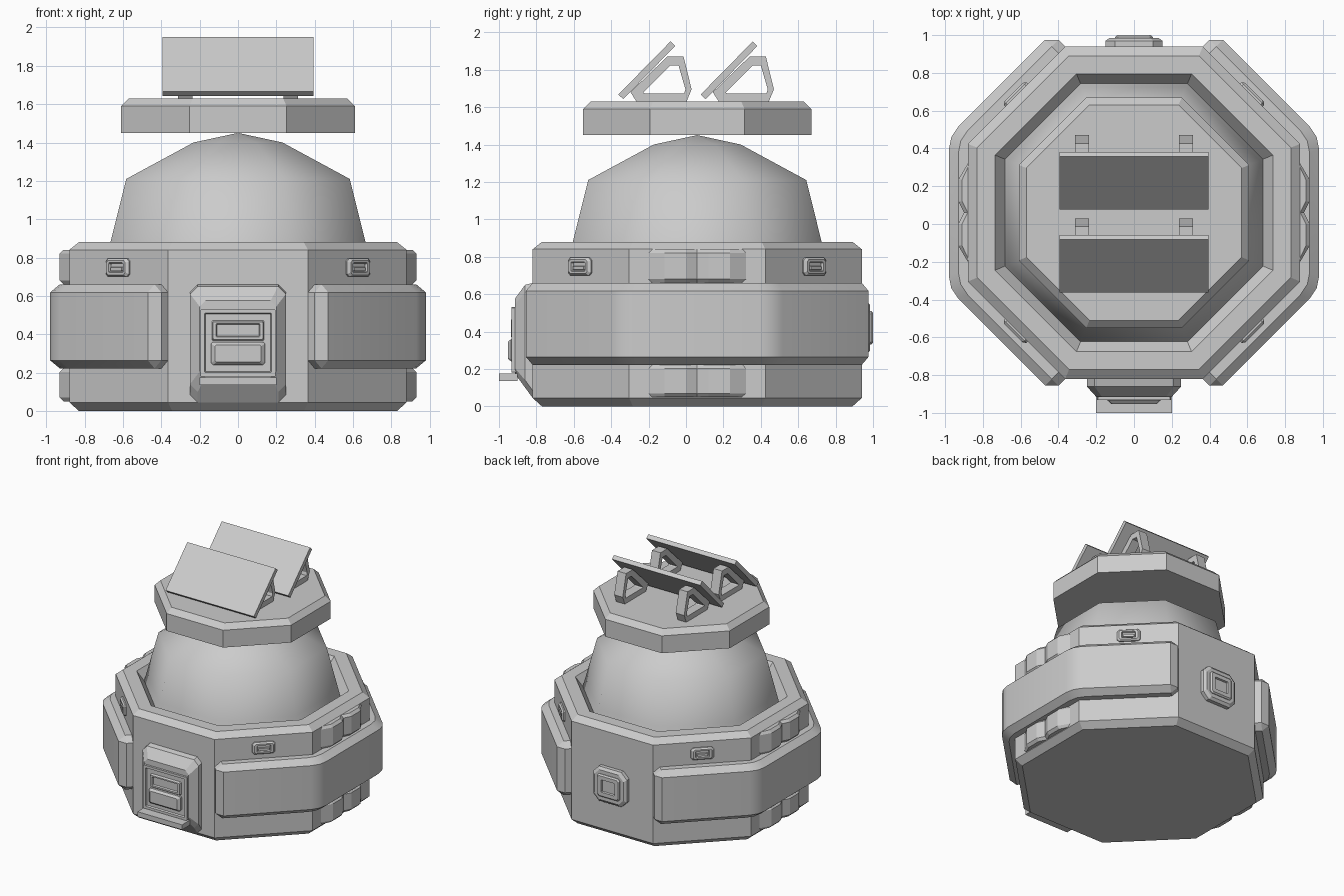
import bpy, bmesh
from math import cos, sin, tan, pi, radians
from mathutils import Vector

if "Cube" in bpy.data.objects:
    bpy.data.objects.remove(bpy.data.objects["Cube"])

CY = 0.06                 # hull axis offset in y
HALF = pi / 8
grey = bpy.data.materials.new("light_grey")
grey.use_nodes = True
grey.diffuse_color = (0.6, 0.6, 0.6, 1)
grey.node_tree.nodes["Principled BSDF"].inputs["Base Color"].default_value = (0.6, 0.6, 0.6, 1)


def loft(name, loops, ring=False, smooth=None):
    """Skin a list of equal-length closed loops; cap the ends unless ring."""
    bm = bmesh.new()
    rows = [[bm.verts.new(p) for p in loop] for loop in loops]
    n = len(rows[0])
    pairs = list(zip(rows, rows[1:]))
    if ring:
        pairs.append((rows[-1], rows[0]))
    else:
        bm.faces.new(rows[0])
        bm.faces.new(rows[-1])
    for a, b in pairs:
        for i in range(n):
            j = (i + 1) % n
            bm.faces.new((a[i], a[j], b[j], b[i]))
    bmesh.ops.remove_doubles(bm, verts=bm.verts, dist=1e-5)
    bmesh.ops.recalc_face_normals(bm, faces=bm.faces)
    mesh = bpy.data.meshes.new(name)
    bm.to_mesh(mesh)
    bm.free()
    mesh.materials.append(grey)
    ob = bpy.data.objects.new(name, mesh)
    bpy.context.collection.objects.link(ob)
    if smooth:
        bpy.ops.object.select_all(action='DESELECT')
        ob.select_set(True)
        bpy.context.view_layer.objects.active = ob
        bpy.ops.object.shade_smooth_by_angle(angle=radians(smooth))
    return ob


def on_side(deg, out, along, z):
    """Point on a hull side: distance out from the axis, offset along the side."""
    a = radians(deg)
    return Vector((out * cos(a) - along * sin(a), CY + out * sin(a) + along * cos(a), z))


def octagon(name, profile, smooth=None):
    """Eight-sided solid from (apothem, z) pairs."""
    loops = [[on_side(45 * k, r, r * tan(HALF), z) for k in range(8)] for r, z in profile]
    return loft(name, loops, smooth=smooth)


def plate(name, deg, rows):
    """Cut-corner plate on a hull side; rows are (out, half width, z low, z high, corner)."""
    loops = []
    for out, w, lo, hi, c in rows:
        pts = [(w - c, lo), (w, lo + c), (w, hi - c), (w - c, hi),
               (c - w, hi), (-w, hi - c), (-w, lo + c), (c - w, lo)]
        loops.append([on_side(deg, out, u, z) for u, z in pts])
    return loft(name, loops)


def bar(name, pts, x0, x1):
    """Side profile of (y, z) points extruded across x."""
    return loft(name, [[(x, y, z) for y, z in pts] for x in (x0, x1)])


# Hull, dome and roof
octagon("hull", [(.83, 0), (.88, .045), (.88, .84), (.83, .88), (.735, .88), (.67, .79)])
octagon("dome", [(.71, .7), (.665, .88), (.583, 1.21), (.232, 1.4), (.001, 1.45)], smooth=80)
octagon("roof_plate", [(.61, 1.45), (.61, 1.59), (.57, 1.63)])

# Wrap-around side bands
LO, HI, CH = .222, .66, .042
SECTION = [(.86, LO), (.93, LO), (.98, LO + CH), (.98, HI - CH), (.93, HI), (.86, HI)]
ROUND = .07
bulge = ROUND / tan(HALF) * (1 / cos(HALF) - 1)


def band(name, side):
    start = .88 * tan(HALF)

    def end(sign):
        deg = side + 45 * sign
        cap = [on_side(deg, min(d, .93), sign * start, min(max(z, LO + CH), HI - CH))
               for d, z in SECTION]
        full = [on_side(deg, d, sign * (start - .05), z) for d, z in SECTION]
        return [cap, full]

    def corner(sign):
        near = [on_side(side + 45 * sign, d, -sign * (d * tan(HALF) - ROUND), z) for d, z in SECTION]
        mid = [on_side(side + 22.5 * sign, d / cos(HALF) - bulge, 0, z) for d, z in SECTION]
        far = [on_side(side, d, sign * (d * tan(HALF) - ROUND), z) for d, z in SECTION]
        return [near, mid, far]

    loft(name, end(-1) + corner(-1) + corner(1)[::-1] + end(1)[::-1], smooth=30)


# Double-humped ribs above and below each band
HUMP = [(-.26, .87), (-.26, .88), (-.175, .93), (-.06, .93), (0, .9),
        (.06, .93), (.175, .93), (.26, .88), (.26, .87)]


def ribs(name, side, lo, hi):
    loops = []
    for z, inset in ((lo, .02), (lo + .02, 0), (hi - .02, 0), (hi, .02)):
        loops.append([on_side(side, max(d - inset, .87), u, z) for u, d in HUMP])
    loft(name, loops)


for label, side in (("left", 0), ("right", 180)):
    band(label + "_band", side)
    ribs(label + "_upper_ribs", side, .66, .84)
    ribs(label + "_lower_ribs", side, .05, .222)

# Small recessed ports on the diagonal sides
for k, deg in enumerate((45, 135, 225, 315)):
    plate(f"port_frame_{k}", deg, [
        (.87, .085, .7, .795, .015), (.89, .085, .7, .795, .015), (.902, .07, .71, .785, .012),
        (.902, .052, .722, .773, .004), (.888, .047, .727, .768, .004)])
    plate(f"port_slat_{k}", deg, [(.88, .046, .728, .752, .002), (.9, .04, .731, .749, .002)])

# Front door
plate("door_housing", -90, [
    (.86, .25, .03, .66, .04), (.88, .25, .045, .66, .04),
    (.92, .25, .1, .65, .04), (.975, .2, .175, .575, .03)])
plate("door_frame", -90, [
    (.96, .195, .18, .53, .004), (.992, .195, .18, .53, .004),
    (.992, .175, .2, .51, .004), (.978, .17, .205, .505, .004)])
plate("door_window", -90, [
    (.97, .14, .365, .475, .006), (.995, .13, .372, .465, .006),
    (.995, .115, .385, .455, .004), (.982, .11, .39, .45, .004)])
plate("door_handle", -90, [(.97, .14, .24, .36, .01), (.995, .14, .24, .36, .01), (1.012, .12, .255, .345, .008)])
bar("door_step", [(-1, .135), (-.9, .135), (-.9, .175), (-1, .175)], -.2, .2)

# Rear hatch
plate("rear_hatch", 90, [
    (.86, .15, .28, .56, .05), (.91, .15, .28, .56, .05), (.925, .13, .3, .54, .045)])
plate("rear_hatch_frame", 90, [
    (.9, .1, .33, .51, .015), (.93, .1, .33, .51, .015), (.94, .09, .34, .5, .012),
    (.94, .06, .37, .47, .004), (.918, .055, .375, .465, .004)])

# Tilted roof panels on open triangular brackets
PANEL = [(-.362, 1.667), (-.335, 1.643), (-.058, 1.927), (-.083, 1.951)]
OUTER = [(-.1, 1.87), (-.013, 1.87), (.03, 1.695), (.003, 1.63), (-.265, 1.63), (-.297, 1.68)]
INNER = [(-.083, 1.823), (-.04, 1.823), (-.003, 1.695), (-.01, 1.673), (-.22, 1.673), (-.228, 1.678)]
for label, dy in (("front", 0), ("rear", .44)):
    bar(label + "_panel", [(y + dy, z) for y, z in PANEL], -.395, .395)
    for s, x in (("left", .275), ("right", -.275)):
        loops = [[(x + o, y + dy, z) for y, z in pts]
                 for o, pts in ((-.038, OUTER), (.038, OUTER), (.038, INNER), (-.038, INNER))]
        loft(f"{label}_{s}_bracket", loops, ring=True)
